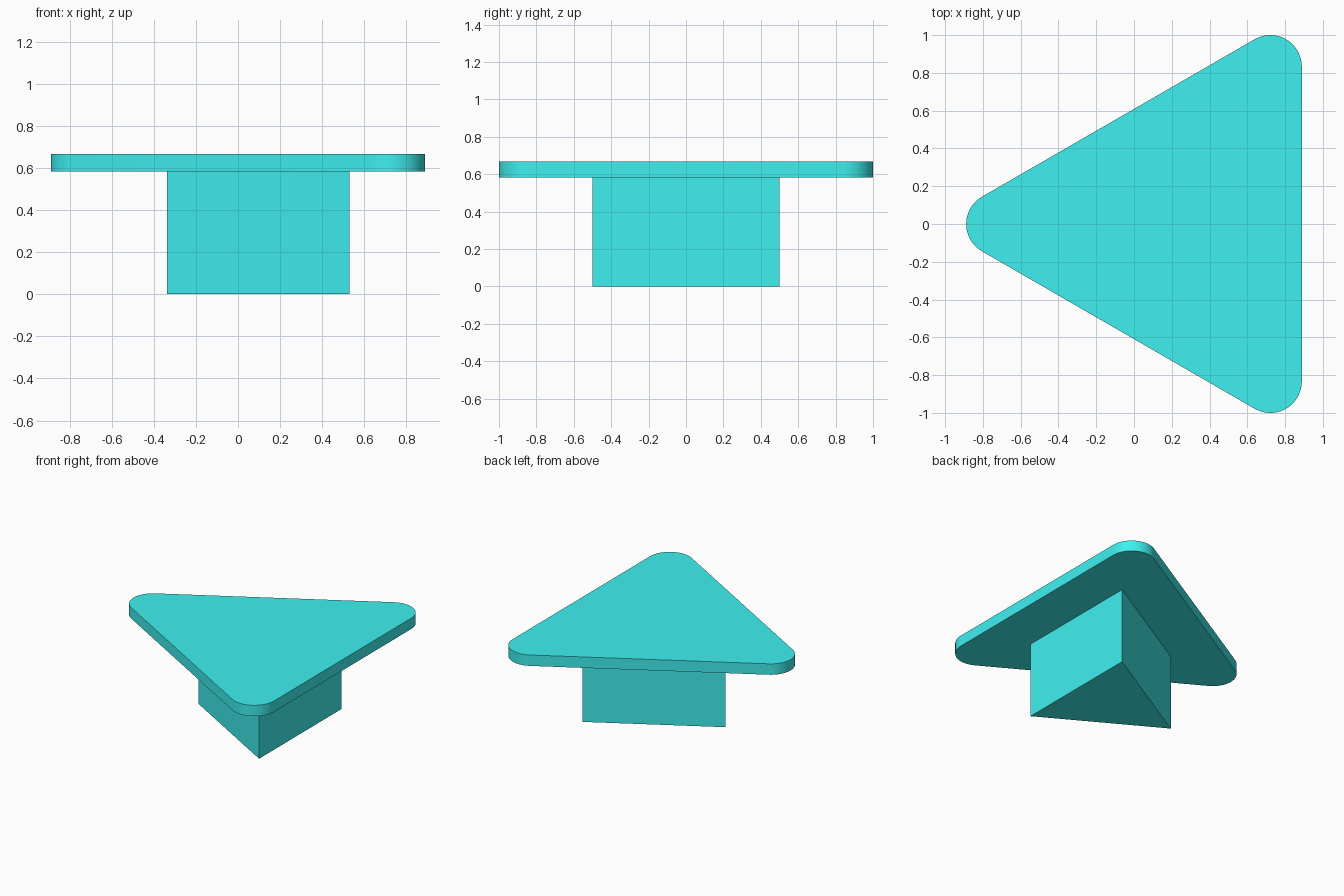
import bpy, bmesh
from math import sqrt, radians, cos, sin

if "Cube" in bpy.data.objects:
    bpy.data.objects.remove(bpy.data.objects["Cube"])

R = 1 / 6                      # corner radius of the top
SIDE = 2 - 2 * R               # triangle through the corner centres
CX = SIDE / (4 * sqrt(3))      # shared triangle centre in x
Z_TOP, Z_SPLIT = 2 / 3, 0.583

teal = bpy.data.materials.new("teal")
teal.diffuse_color = (0.05, 0.87, 0.87, 1)
teal.use_nodes = True
teal.node_tree.nodes["Principled BSDF"].inputs["Base Color"].default_value = teal.diffuse_color


def corners(side):
    """Equilateral triangle pointing to -x, with each corner's direction."""
    rad = side / sqrt(3)
    return [(CX + rad * cos(radians(a)), rad * sin(radians(a)), a)
            for a in (60, 180, 300)]


def prism(name, outline, z0, z1):
    bm = bmesh.new()
    base = bm.faces.new([bm.verts.new((x, y, z0)) for x, y in outline])
    top = bmesh.ops.extrude_face_region(bm, geom=[base], use_keep_orig=True)["geom"]
    bmesh.ops.translate(bm, vec=(0, 0, z1 - z0),
                        verts=[g for g in top if isinstance(g, bmesh.types.BMVert)])
    bmesh.ops.recalc_face_normals(bm, faces=bm.faces)
    mesh = bpy.data.meshes.new(name)
    bm.to_mesh(mesh)
    bm.free()
    mesh.materials.append(teal)
    obj = bpy.data.objects.new(name, mesh)
    bpy.context.collection.objects.link(obj)
    return obj


# Straight triangular stem
prism("stem", [(x, y) for x, y, a in corners(1)], 0, Z_SPLIT)

# Flat top with rounded corners
STEPS = 24
outline = []
for x, y, a in corners(SIDE):
    for i in range(STEPS + 1):
        t = radians(a - 60 + 120 * i / STEPS)
        outline.append((x + R * cos(t), y + R * sin(t)))
plate = prism("top_plate", outline, Z_SPLIT, Z_TOP)
bpy.ops.object.select_all(action='DESELECT')
plate.select_set(True)
bpy.context.view_layer.objects.active = plate
bpy.ops.object.shade_smooth_by_angle(angle=radians(30))
